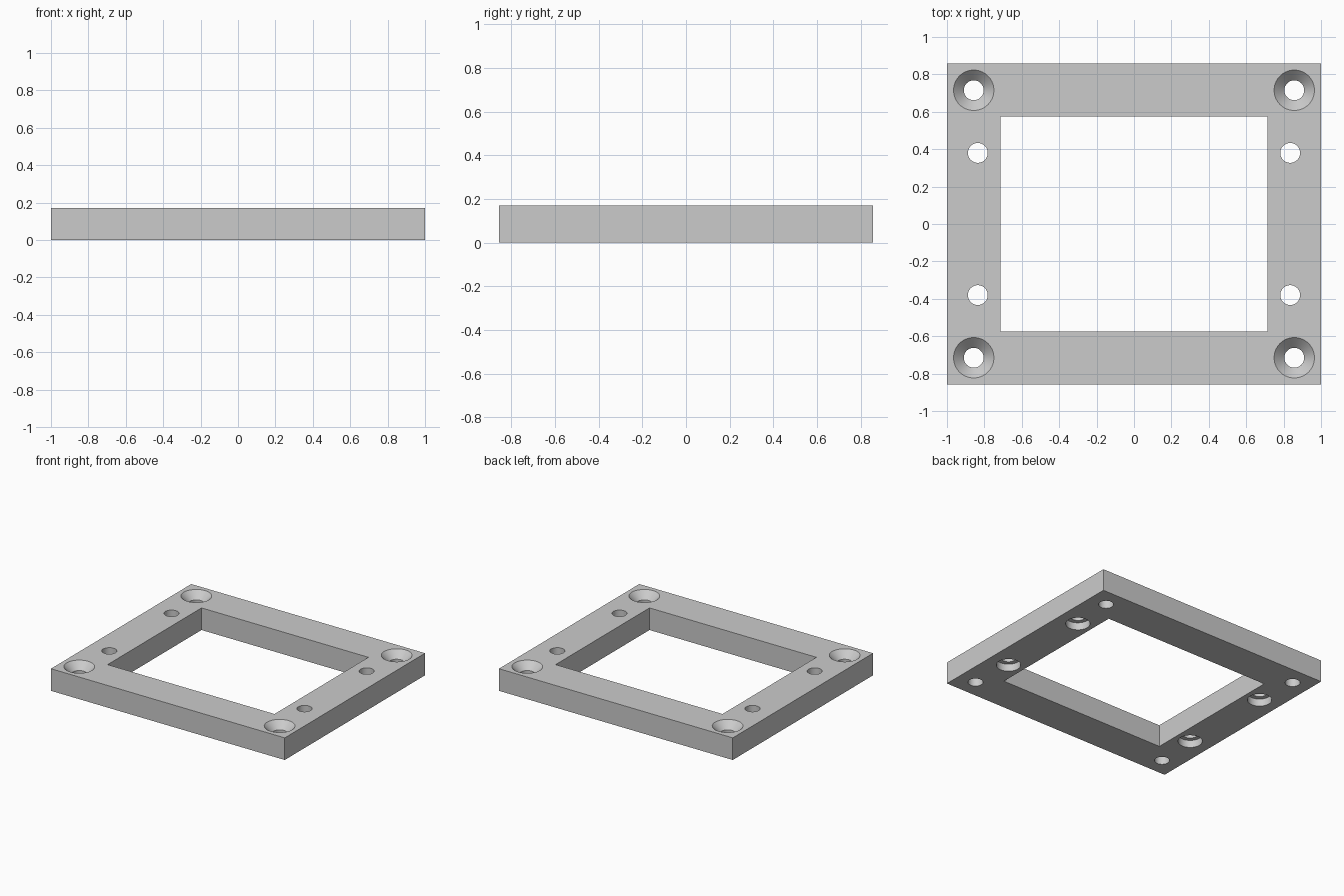
import bpy
import bmesh
from math import radians
from mathutils import Matrix

cube = bpy.data.objects.get("Cube")
if cube:
    bpy.data.objects.remove(cube, do_unlink=True)

HEIGHT = 0.171
OVER = 0.02  # how far cutters poke out of the plate

grey = bpy.data.materials.new("plain grey")
grey.use_nodes = True
colour = (0.6, 0.6, 0.6, 1)
grey.diffuse_color = colour
grey.node_tree.nodes["Principled BSDF"].inputs["Base Color"].default_value = colour


def make_object(name, bm):
    mesh = bpy.data.meshes.new(name)
    bm.to_mesh(mesh)
    bm.free()
    mesh.materials.append(grey)
    obj = bpy.data.objects.new(name, mesh)
    bpy.context.collection.objects.link(obj)
    return obj


def box(name, half_x, half_y, z0, z1):
    bm = bmesh.new()
    bmesh.ops.create_cube(bm, size=1, matrix=Matrix.Translation((0, 0, (z0 + z1) / 2))
                          @ Matrix.Diagonal((2 * half_x, 2 * half_y, z1 - z0, 1)))
    return make_object(name, bm)


def turned(name, x, y, profile, sides=64):
    """Solid of revolution from (radius, z) points, listed bottom to top."""
    bm = bmesh.new()
    rings = []
    for radius, z in profile:
        ring = bmesh.ops.create_circle(bm, segments=sides, radius=radius,
                                       matrix=Matrix.Translation((x, y, z)))
        rings.append(ring["verts"])
    for low, high in zip(rings, rings[1:]):
        for i in range(sides):
            j = (i + 1) % sides
            bm.faces.new((low[i], low[j], high[j], high[i]))
    bm.faces.new(rings[0])
    bm.faces.new(rings[-1])
    bmesh.ops.recalc_face_normals(bm, faces=bm.faces)
    return make_object(name, bm)


# Rectangular plate and its window
plate = box("mounting_frame", 1, 0.857, 0, HEIGHT)
cutters = [box("window_cutter", 0.714, 0.574, -OVER, HEIGHT + OVER)]

# Corner holes flare at the top, side holes have a wide bore underneath
BORE, SINK, HEAD, HEAD_DEPTH = 0.053, 0.108, 0.086, 0.057
countersunk = [(BORE, -OVER), (BORE, HEIGHT - SINK + BORE),
               (SINK + OVER, HEIGHT + OVER)]
counterbored = [(HEAD, -OVER), (HEAD, HEAD_DEPTH),
                (BORE, HEAD_DEPTH), (BORE, HEIGHT + OVER)]
for sx in (-1, 1):
    for sy in (-1, 1):
        cutters.append(turned("corner_hole_cutter", sx * 0.857, sy * 0.715, countersunk))
        cutters.append(turned("side_hole_cutter", sx * 0.835, sy * 0.38, counterbored))

# Cut everything out, then drop the cutters
bpy.context.view_layer.objects.active = plate
for cutter in cutters:
    cutter.hide_render = True
    cut = plate.modifiers.new("cut", 'BOOLEAN')
    cut.operation = 'DIFFERENCE'
    cut.solver = 'EXACT'
    cut.object = cutter
    bpy.ops.object.modifier_apply(modifier=cut.name)
    bpy.data.objects.remove(cutter, do_unlink=True)

# Smooth hole walls, crisp edges
bpy.ops.object.select_all(action='DESELECT')
plate.select_set(True)
bpy.ops.object.shade_smooth_by_angle(angle=radians(30))
